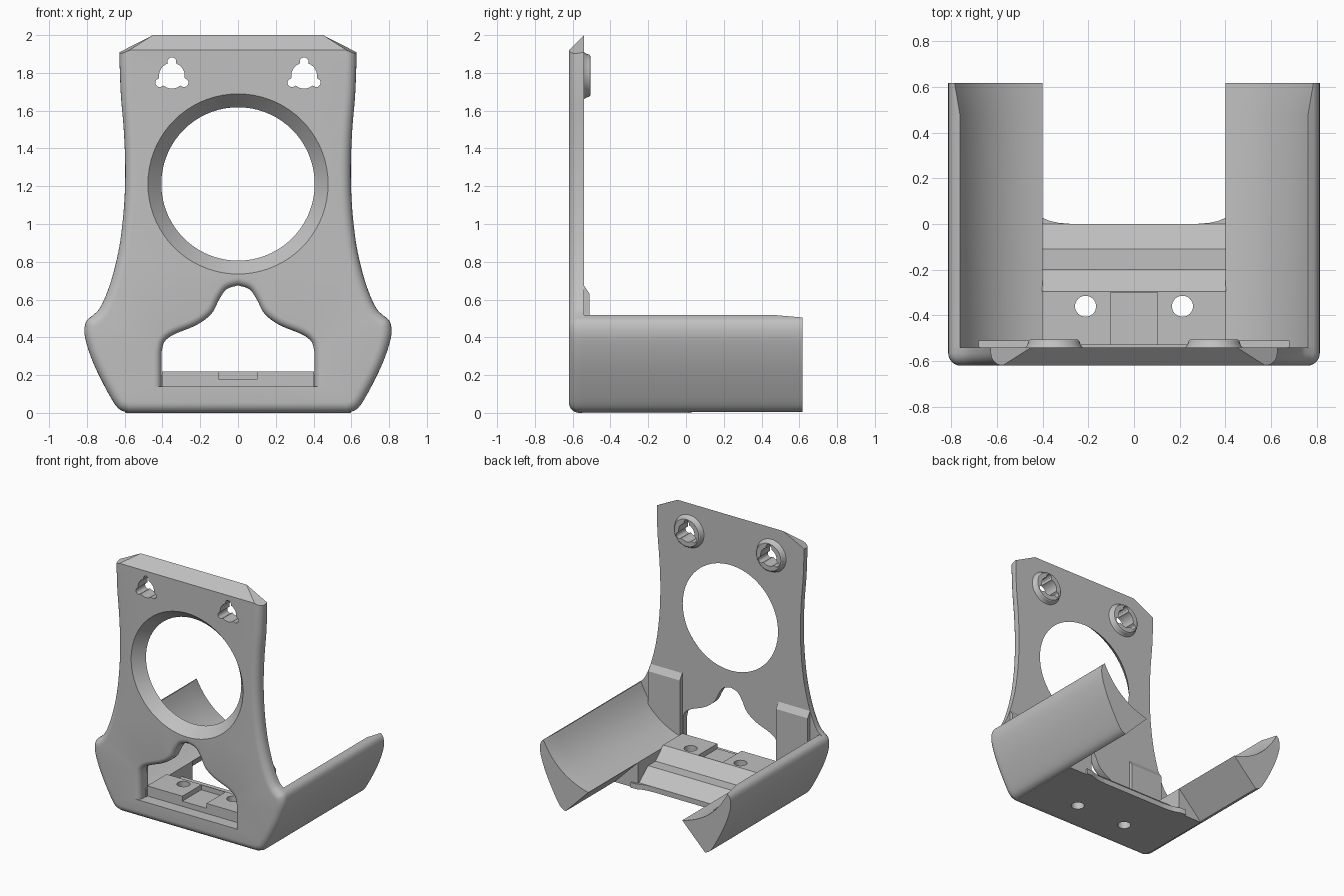
import bpy, bmesh, math
from mathutils import Vector

cube = bpy.data.objects.get("Cube")
if cube:
    bpy.data.objects.remove(cube)

grey = bpy.data.materials.new("light_grey")
grey.use_nodes = True
grey.diffuse_color = (0.53, 0.53, 0.53, 1)
grey.node_tree.nodes["Principled BSDF"].inputs["Base Color"].default_value = (0.53, 0.53, 0.53, 1)


def finish(name, bm):
    bmesh.ops.recalc_face_normals(bm, faces=bm.faces)
    mesh = bpy.data.meshes.new(name)
    bm.to_mesh(mesh)
    bm.free()
    mesh.materials.append(grey)
    ob = bpy.data.objects.new(name, mesh)
    bpy.context.collection.objects.link(ob)
    return ob


def smooth_path(pts, n=4):
    """Catmull-Rom curve through the points."""
    p = [Vector(q) for q in pts]
    p = [2 * p[0] - p[1]] + p + [2 * p[-1] - p[-2]]
    out = []
    for a, b, c, d in zip(p, p[1:], p[2:], p[3:]):
        for i in range(n):
            t = i / n
            out.append(0.5 * (2 * b + (c - a) * t + (2 * a - 5 * b + 4 * c - d) * t * t
                              + (3 * b - a - 3 * c + d) * t ** 3))
    return out + [p[-2]]


def offset(loop, d):
    """Move a counter-clockwise loop outwards by d, with mitred corners."""
    out = []
    for i, b in enumerate(loop):
        edge = (b - loop[i - 1]).normalized()
        t = (edge + (loop[(i + 1) % len(loop)] - b).normalized()).normalized()
        out.append(b + Vector((t.y, -t.x)) * d / max(0.5, t.dot(edge)))
    return out


def mirrored(half):
    """Close a half loop by mirroring it across x = 0."""
    return half + [Vector((-p.x, p.y)) for p in reversed(half) if p.x > 1e-6]


def skin(bm, sections):
    """Join loops of 3D points with quads and return the vertex rings."""
    rings = [[bm.verts.new(v) for v in s] for s in sections]
    n = len(rings[0])
    for r, s in zip(rings, rings[1:]):
        for i in range(n):
            j = (i + 1) % n
            bm.faces.new((r[i], r[j], s[j], s[i]))
    return rings


def loft(name, sections):
    bm = bmesh.new()
    rings = skin(bm, sections)
    bm.faces.new(rings[0])
    bm.faces.new(rings[-1])
    return finish(name, bm)


def along_y(loop, y):
    return [(p[0], y, p[1]) for p in loop]


def along_x(loop, x):
    return [(x, p[0], p[1]) for p in loop]


def circle(x, z, r, n=72):
    return [(x + r * math.cos(math.tau * i / n), z + r * math.sin(math.tau * i / n)) for i in range(n)]


def trefoil(x, z, n=72):
    """Round hole with three small lobes."""
    out = []
    for i in range(n):
        a = math.tau * i / n
        r = 0.068
        for k in range(3):
            f = a - math.pi / 2 - math.tau * k / 3
            reach = 0.024 ** 2 - (0.073 * math.sin(f)) ** 2
            if reach > 0 and math.cos(f) > 0:
                r = max(r, 0.073 * math.cos(f) + math.sqrt(reach))
        out.append((x + r * math.cos(a), z + r * math.sin(a)))
    return out


def cut(ob, cutter):
    cutter.hide_render = True
    mod = ob.modifiers.new("cut", 'BOOLEAN')
    mod.operation, mod.solver, mod.object = 'DIFFERENCE', 'EXACT', cutter
    bpy.context.view_layer.objects.active = ob
    bpy.ops.object.modifier_apply(modifier=mod.name)
    bpy.data.objects.remove(cutter)


FRONT, BACK, ROUND, FLARE = -0.62, -0.54, 0.055, 0.04
SCREW_X, SCREW_Z = 0.35, 1.785
flank = smooth_path([(0.58, 0), (0.635, 0.025), (0.69, 0.11), (0.76, 0.25), (0.80, 0.36),
                     (0.813, 0.43), (0.803, 0.485), (0.768, 0.517)])
neck = smooth_path([(0.768, 0.517), (0.735, 0.55), (0.70, 0.62), (0.66, 0.74), (0.625, 0.9),
                    (0.603, 1.1), (0.597, 1.3), (0.605, 1.5), (0.62, 1.68), (0.627, 1.85)])
outline = mirrored(flank + neck[1:] + [Vector((0.627, 2.1))])
bell = smooth_path([(0.405, 0.32), (0.39, 0.375), (0.34, 0.415), (0.22, 0.465), (0.14, 0.525),
                    (0.10, 0.60), (0.06, 0.655), (0, 0.675)])
bell = mirrored([Vector((0.405, 0.14))] + bell)


def plate_section(inset, y):
    """Plate outline with a sloped top edge and clipped top corners."""
    loop = offset(outline, -inset)
    half = loop[:len(loop) // 2]
    top = 2 + y - BACK
    for p in half:
        p.y = min(p.y, top, 2 - 0.51 * (p.x - 0.45) + 0.2 * (y - BACK))
    knee = min(0.45 + 0.8 * (BACK - y) / 0.51, half[-1].x - 0.004)
    return along_y(mirrored(half + [Vector((knee, top))]), y)


# Front plate: rounded rim, tapered window, flared opening and screw holes
bm = bmesh.new()
rim, flare = [], []
for i in range(7):
    a = math.pi / 2 * i / 6
    rise, run = 1 - math.sin(a), 1 - math.cos(a)
    rim.append(plate_section(ROUND * rise, FRONT + ROUND * run))
    ring = [(p.x, max(p.y, 0.14)) for p in offset(bell, FLARE * rise)]
    flare.append(along_y(ring, FRONT + FLARE * run))
walls = [rim + [plate_section(0, BACK)],
         flare + [along_y(bell, BACK)],
         [along_y(circle(0, 1.212, 0.477), FRONT), along_y(circle(0, 1.212, 0.406), BACK)]]
for s in (1, -1):
    walls.append([along_y(trefoil(s * SCREW_X, SCREW_Z), y) for y in (FRONT, BACK)])
borders = [skin(bm, w) for w in walls]
for end in (0, -1):
    edges = []
    for rings in borders:
        r = rings[end]
        edges += [bm.edges.get((r[i - 1], r[i])) for i in range(len(r))]
    bmesh.ops.triangle_fill(bm, edges=edges, use_beauty=True, normal=(0, -1, 0))
plate = finish("front_plate", bm)
parts = [plate]

for name, s in (("left", 1), ("right", -1)):
    # Round screw boss behind the plate
    cx = s * SCREW_X
    rings = [along_y(circle(cx, SCREW_Z, r), y) for r, y in
             ((0.125, BACK), (0.117, -0.53), (0.111, -0.512), (0.104, -0.506))]
    hole = trefoil(cx, SCREW_Z)
    bm = bmesh.new()
    skin(bm, rings + [along_y(hole, -0.506), along_y(hole, BACK), rings[0]])
    bmesh.ops.remove_doubles(bm, verts=bm.verts, dist=1e-5)
    parts.append(finish(name + "_screw_boss", bm))

    # Side arm with a concave cradle face
    sections = []
    for y, crest in ((-0.555, (0.762, 0.517)), (0.48, (0.762, 0.517)), (0.617, (0.785, 0.505))):
        a, b = Vector(crest), Vector((0.4, 0.2))
        side = Vector((b.y - a.y, a.x - b.x)).normalized()
        hollow = [a.lerp(b, i / 14) - side * 0.058 * (1 - (i / 7 - 1) ** 2) for i in range(15)]
        outer = [Vector((p.x, min(p.y, a.y))) for p in flank[1:-2]]
        sections.append([(s * p.x, y, p.y) for p in outer + hollow])
    parts.append(loft(name + "_arm", sections))

    # Fill between floor and arm
    web = [(s * 0.4, 0), (s * 0.598, 0), (s * 0.598, 0.02), (s * 0.402, 0.2), (s * 0.4, 0.2)]
    parts.append(loft(name + "_floor_web", [along_y(web, y) for y in (-0.55, 0.015)]))

    # Thickened pad behind the plate with a sloped top
    pad = [(BACK - 0.01, 0.2), (-0.51, 0.2), (-0.51, 0.63), (BACK, 0.675), (BACK - 0.01, 0.675)]
    parts.append(loft(name + "_back_pad", [along_x(pad, s * x) for x in (0.41, 0.68)]))

    # Curved corner where the floor meets the arm
    corner = [(s * 0.27, -0.02), (s * 0.27, 0), (s * 0.33, 0.005), (s * 0.37, 0.014), (s * 0.4, 0.027),
              (s * 0.45, 0.03), (s * 0.45, -0.02)]
    parts.append(loft(name + "_floor_fillet", [[(x, y, z) for x, y in corner] for z in (0, 0.04)]))

# Stepped floor with a centre channel and two bolt holes
steps = [(-0.548, 0), (-0.548, 0.14), (-0.53, 0.14), (-0.53, 0.218), (-0.295, 0.218),
         (-0.2, 0.13), (-0.11, 0.13), (0, 0.04), (0, 0)]
floor = loft("floor", [along_x(steps, x) for x in (-0.402, 0.402)])
channel = [(-0.6, 0.18), (-0.3, 0.18), (-0.3, 0.3), (-0.6, 0.3)]
cut(floor, loft("channel_cutter", [along_x(channel, x) for x in (-0.103, 0.103)]))
for s in (1, -1):
    cut(floor, loft("bolt_cutter", [[(x, y, z) for x, y in circle(s * 0.212, -0.36, 0.046, 32)] for z in (-0.1, 0.4)]))
parts.append(floor)

# Smooth shading with sharp creases
bpy.ops.object.select_all(action='DESELECT')
for ob in parts:
    ob.select_set(True)
bpy.context.view_layer.objects.active = plate
bpy.ops.object.shade_smooth_by_angle(angle=math.radians(30))
